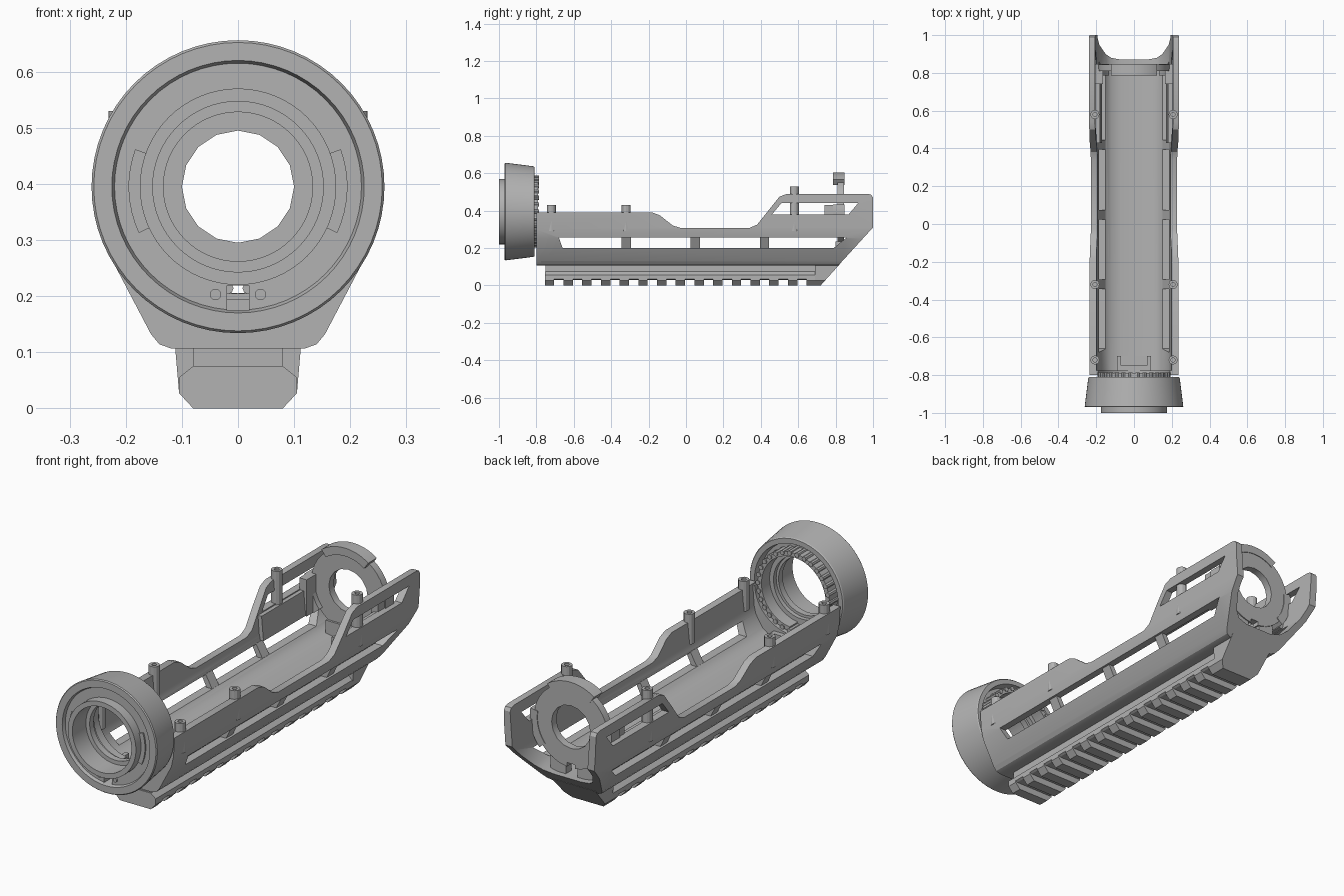
import bpy, bmesh, math

if "Cube" in bpy.data.objects:
    bpy.data.objects.remove(bpy.data.objects["Cube"], do_unlink=True)

grey = bpy.data.materials.new("plain grey")
grey.use_nodes = True
grey.diffuse_color = (0.45, 0.45, 0.45, 1)
grey.node_tree.nodes["Principled BSDF"].inputs["Base Color"].default_value = (0.45, 0.45, 0.45, 1)
AXIS = 0.395  # height of the bore axis


def finish(name, bm):
    bmesh.ops.recalc_face_normals(bm, faces=bm.faces)
    mesh = bpy.data.meshes.new(name)
    bm.to_mesh(mesh)
    bm.free()
    mesh.materials.append(grey)
    obj = bpy.data.objects.new(name, mesh)
    bpy.context.collection.objects.link(obj)
    return obj


def prism(name, pts, axis, a, b):
    """Extrude a 2D outline along x, y or z from a to b."""
    place = {"x": lambda p, t: (t, p[0], p[1]),
             "y": lambda p, t: (p[0], t, p[1]),
             "z": lambda p, t: (p[0], p[1], t)}[axis]
    bm = bmesh.new()
    ends = [[bm.verts.new(place(p, t)) for p in pts] for t in (a, b)]
    for end in ends:
        bm.faces.new(end)
    for i in range(len(pts)):
        j = (i + 1) % len(pts)
        bm.faces.new((ends[0][i], ends[0][j], ends[1][j], ends[1][i]))
    return finish(name, bm)


def box(name, x0, x1, y0, y1, z0, z1):
    return prism(name, [(x0, z0), (x1, z0), (x1, z1), (x0, z1)], "y", y0, y1)


def circle(r, n, cx=0.0, cz=AXIS):
    return [(cx + r * math.sin(math.tau * i / n), cz + r * math.cos(math.tau * i / n))
            for i in range(n)]


def lathe(name, profile, segs, start=0, sweep=360):
    """Turn a closed (radius, y) profile about the bore axis."""
    bm = bmesh.new()
    full = sweep == 360
    rows = []
    for i in range(segs if full else segs + 1):
        a = math.radians(start + sweep * i / segs)
        rows.append([bm.verts.new((r * math.cos(a), y, AXIS + r * math.sin(a))) for r, y in profile])
    n = len(profile)
    for i in range(segs):
        p, q = rows[i], rows[(i + 1) % len(rows)]
        for k in range(n):
            m = (k + 1) % n
            bm.faces.new((p[k], p[m], q[m], q[k]))
    if not full:
        bm.faces.new(rows[0])
        bm.faces.new(rows[-1])
    return finish(name, bm)


def boolean(obj, cutter, operation="DIFFERENCE"):
    mod = obj.modifiers.new("cut", "BOOLEAN")
    mod.operation, mod.solver, mod.object = operation, "EXACT", cutter
    bpy.context.view_layer.objects.active = obj
    bpy.ops.object.modifier_apply(modifier=mod.name)
    bpy.data.objects.remove(cutter, do_unlink=True)


def mirrored(half):
    return half + [(-x, z) for x, z in reversed(half) if x > 0]


# Trough-shaped shell: U section trimmed by its side silhouette
outer = [(0.12, 0.107), (0.14, 0.114), (0.155, 0.132), (0.217, 0.25),
         (0.228, 0.3), (0.235, 0.4), (0.238, 0.52)]
inner = [(0.208, 0.52), (0.2, 0.4), (0.192, 0.29), (0.184, 0.255), (0.15, 0.2),
         (0.12, 0.178), (0.07, 0.168)]
section = outer + inner + [(-x, z) for x, z in reversed(outer + inner)]
shell = prism("shell", section, "y", -0.9, 1.1)
silhouette = [(-0.77, 0.08), (-0.8, 0.13), (-0.8, 0.39), (-0.18, 0.39), (-0.14, 0.375),
              (-0.07, 0.32), (-0.03, 0.308), (0.34, 0.308), (0.38, 0.325), (0.5, 0.475),
              (0.54, 0.49), (0.97, 0.49), (0.99, 0.485), (1, 0.47), (1, 0.31), (0.79, 0.08)]
boolean(shell, prism("silhouette_cutter", silhouette, "x", -0.5, 0.5), "INTERSECT")

# Side windows, cut through both walls
for pts in ([(-0.66, 0.2), (-0.68, 0.257), (0.86, 0.257), (0.79, 0.2)],
            [(0.46, 0.38), (0.51, 0.44), (0.92, 0.44), (0.87, 0.38)]):
    boolean(shell, prism("window_cutter", pts, "x", -0.5, 0.5))

for side, s in (("left", 1), ("right", -1)):
    # Window ribs, set slightly into the wall
    for i, y in enumerate((-0.32, 0.05, 0.42)):
        rib = [(s * x, z) for x, z in ((0.177, 0.195), (0.21, 0.26), (0.184, 0.26), (0.148, 0.195))]
        prism(f"{side}_window_rib_{i + 1}", rib, "y", y - 0.025, y + 0.025)
    # Hollow alignment pins on the wall tops
    for i, (y, top) in enumerate(((-0.72, 0.43), (-0.32, 0.43), (0.58, 0.53))):
        pin = prism(f"{side}_pin_{i + 1}", circle(0.024, 12, s * 0.207, y), "z", 0.29, top)
        boolean(pin, prism("pin_cutter", circle(0.011, 12, s * 0.207, y), "z", top - 0.03, top + 0.1))
    # Inner liner and rear retaining tab
    liner = [(s * x, z) for x, z in ((0.17, 0.262), (0.195, 0.262), (0.203, 0.375), (0.18, 0.375))]
    prism(f"{side}_inner_liner", liner, "y", 0.43, 0.74)
    box(f"{side}_rear_tab", s * 0.165, s * 0.203, 0.74, 0.82, 0.26, 0.43)

# Front end plate closing the trough
end_plate = prism("front_end_plate", mirrored([p for p in outer if p[1] < 0.4] + [(0.23, 0.385)]),
                  "y", -0.8, -0.775)
boolean(end_plate, prism("plate_cutter", circle(0.19, 48), "y", -1, 0))
bracket = box("front_bracket", -0.09, 0.09, -0.775, -0.7, 0.16, 0.2)
boolean(bracket, box("bracket_cutter", -0.07, 0.07, -0.75, -0.6, 0.175, 0.3))

# Accessory rail under the shell
box("rail_core", -0.08, 0.08, -0.75, 0.72, 0.03, 0.115)
prism("rail_flange", mirrored([(0.095, 0.03), (0.105, 0.035), (0.105, 0.055), (0.08, 0.075)]),
      "y", -0.755, 0.72)
tooth = mirrored([(0.08, 0), (0.105, 0.027), (0.105, 0.04)])
for i in range(15):
    y = -0.755 + 0.1 * i
    prism(f"rail_tooth_{i + 1}", tooth, "y", y, y + 0.05)
wedge = prism("rail_rear_wedge", mirrored([(0.08, 0), (0.105, 0.027), (0.113, 0.12)]), "y", 0.6, 0.9)
boolean(wedge, prism("wedge_cutter", [(0.69, 0), (0.72, 0), (0.828, 0.12), (0.69, 0.12)],
                     "x", -0.3, 0.3), "INTERSECT")

# Large front collar with hub and stepped bore
collar = lathe("front_collar", [
    (0.152, -1), (0.175, -1), (0.175, -0.955), (0.22, -0.955), (0.225, -0.97), (0.257, -0.97),
    (0.261, -0.965), (0.242, -0.815), (0.238, -0.81), (0.215, -0.81), (0.21, -0.85),
    (0.145, -0.85), (0.145, -0.87), (0.133, -0.87), (0.133, -0.9), (0.152, -0.9)], 64)
boolean(collar, box("slot_cutter", -0.02, 0.02, -1.1, -0.7, 0.174, 0.219))
box("collar_slot_bar", -0.022, 0.022, -0.94, -0.86, 0.193, 0.205)
lathe("detent_ring", [(0.165, -0.855), (0.185, -0.855), (0.185, -0.79), (0.165, -0.79)], 64,
      -83, 346)
for i in range(30):
    a = math.tau * (i + 0.5) / 30 - math.pi / 2
    prism(f"detent_{i + 1}", circle(0.011, 8, 0.182 * math.cos(a), AXIS + 0.182 * math.sin(a)),
          "y", -0.855, -0.785)
for side, s in (("left", 1), ("right", -1)):
    prism(f"{side}_collar_screw", circle(0.01, 12, s * 0.04, 0.203), "y", -0.962, -0.95)
    lathe(f"{side}_collar_lug", [(0.17, -0.962), (0.195, -0.962), (0.195, -0.95), (0.17, -0.95)],
          8, -25 if s > 0 else 160, 45)

# Rear ring plate with raised rim segments
plate = prism("rear_plate", circle(0.19, 48), "y", 0.81, 0.845)
boolean(plate, prism("bore_cutter", circle(0.1, 16), "y", 0.5, 1))
boolean(plate, box("plate_slot_cutter", -0.02, 0.02, 0.5, 1, 0.15, 0.225))
for name, start, sweep in (("top", 55, 70), ("left", -40, 50), ("right", 170, 50)):
    lathe(f"rear_rim_{name}", [(0.172, 0.785), (0.21, 0.785), (0.21, 0.848), (0.172, 0.848)],
          16, start, sweep)
for side, s in (("left", 1), ("right", -1)):
    box(f"{side}_plate_foot", s * 0.03, s * 0.11, 0.8, 0.84, 0.16, 0.235)

# Smooth curved surfaces, keep edges sharp
bpy.ops.object.select_all(action="DESELECT")
for obj in bpy.context.collection.objects:
    if obj.type == "MESH" and obj.data.materials and obj.data.materials[0] == grey:
        obj.select_set(True)
        bpy.context.view_layer.objects.active = obj
bpy.ops.object.shade_smooth_by_angle(angle=math.radians(25))
